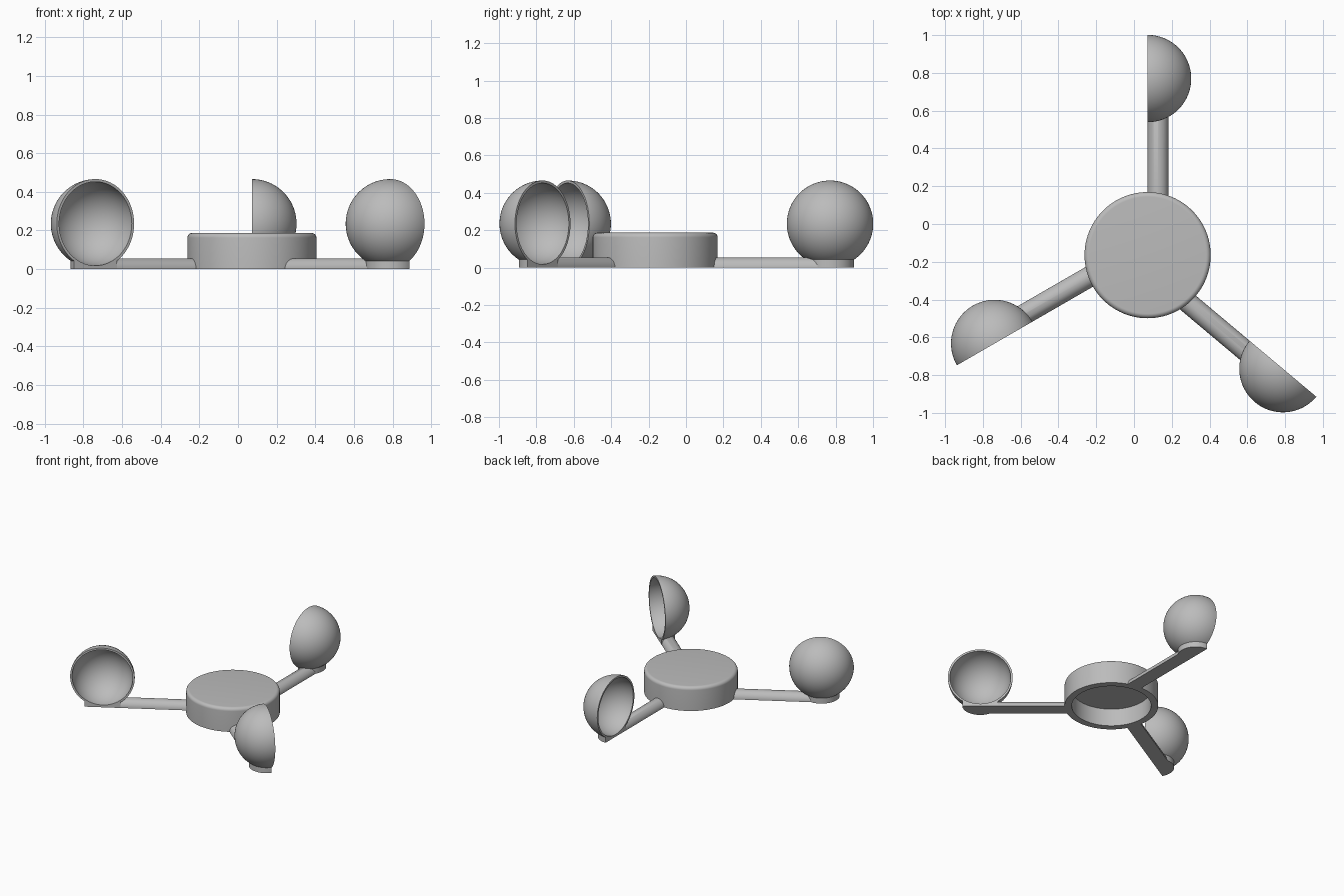
import bpy
import bmesh
from math import sin, cos, pi, radians
from mathutils import Matrix, Vector

if "Cube" in bpy.data.objects:
    bpy.data.objects.remove(bpy.data.objects["Cube"])

HUB = Vector((0.072, -0.165, 0))
REACH = 0.935                      # hub centre to cup centre
CUP_Z, CUP_R, CUP_IN = 0.235, 0.231, 0.217
ARM_R, FOOT_R = 0.055, 0.128

grey = bpy.data.materials.new("plain_grey")
grey.use_nodes = True
grey.diffuse_color = (0.5, 0.5, 0.5, 1)
grey.node_tree.nodes["Principled BSDF"].inputs["Base Color"].default_value = (0.5, 0.5, 0.5, 1)


def finish(name, bm, matrix):
    bmesh.ops.remove_doubles(bm, verts=bm.verts, dist=1e-5)
    bmesh.ops.recalc_face_normals(bm, faces=bm.faces)
    mesh = bpy.data.meshes.new(name)
    bm.to_mesh(mesh)
    bm.free()
    mesh.materials.append(grey)
    obj = bpy.data.objects.new(name, mesh)
    obj.matrix_world = matrix
    bpy.context.collection.objects.link(obj)
    return obj


def smooth(obj):
    bpy.ops.object.select_all(action='DESELECT')
    obj.select_set(True)
    bpy.context.view_layer.objects.active = obj
    bpy.ops.object.shade_smooth_by_angle(angle=radians(35))


def arc(radius, start, end, steps, centre=(0, 0)):
    angles = [start + (end - start) * i / steps for i in range(steps + 1)]
    return [(centre[0] + radius * cos(a), centre[1] + radius * sin(a)) for a in angles]


def lathe(name, profile, matrix, steps=80):
    """Revolve (radius, height) points around local z."""
    bm = bmesh.new()
    verts = [bm.verts.new((r, 0, z)) for r, z in profile]
    edges = [bm.edges.new(pair) for pair in zip(verts, verts[1:])]
    bmesh.ops.spin(bm, geom=verts + edges, axis=(0, 0, 1), cent=(0, 0, 0),
                   angle=2 * pi, steps=steps)
    return finish(name, bm, matrix)


def prism(name, points, offset, matrix):
    """Extrude a closed outline of 3D points by an offset."""
    bm = bmesh.new()
    face = bm.faces.new([bm.verts.new(p) for p in points])
    new = bmesh.ops.extrude_face_region(bm, geom=[face], use_keep_orig=True)["geom"]
    bmesh.ops.translate(bm, vec=offset,
                        verts=[g for g in new if isinstance(g, bmesh.types.BMVert)])
    return finish(name, bm, matrix)


def carve(obj, cutter):
    mod = obj.modifiers.new("cup_hollow", 'BOOLEAN')
    mod.operation, mod.solver, mod.object = 'DIFFERENCE', 'EXACT', cutter
    bpy.context.view_layer.objects.active = obj
    bpy.ops.object.modifier_apply(modifier=mod.name)


# Hub: hollow cap with a rounded top edge
top, rad, fillet = 0.187, 0.334, 0.025
hub_profile = [(0, top)] + arc(fillet, pi / 2, 0, 8, (rad - fillet, top - fillet))
hub_profile += [(rad, 0), (0.283, 0), (0.283, 0.137), (0, 0.137)]
smooth(lathe("hub", hub_profile, Matrix.Translation(HUB), 96))

# Arms with feet and open cups, unevenly spaced around the hub
for label, angle in (("back", 90), ("right", 210), ("left", 320)):
    frame = Matrix.Translation(HUB) @ Matrix.Rotation(radians(angle), 4, 'Z')

    # Half-round arm
    section = [(0.3, y - ARM_R, z) for y, z in arc(ARM_R, 0, pi, 24)]
    arm = prism(label + "_arm", section, (REACH - 0.3, 0, 0), frame)

    # Half-disc foot under the cup
    outline = [(REACH + x, y, 0) for x, y in arc(FOOT_R, -pi, 0, 32)]
    foot = prism(label + "_foot", outline, (0, 0, 0.044), frame)

    # Hemispherical cup, opening sideways
    seat = frame @ Matrix.Translation((REACH, 0, CUP_Z)) @ Matrix.Rotation(pi / 2, 4, 'X')
    shell = arc(CUP_R, pi / 2, 0, 24) + arc(CUP_IN, 0, pi / 2, 24)
    cup = lathe(label + "_cup", shell, seat)

    # Keep arm and foot out of the cup's inside
    cutter = lathe("cutter", arc(0.224, pi / 2, -pi / 2, 48), seat)
    cutter.hide_render = True
    bpy.context.view_layer.update()
    for part in (arm, foot):
        carve(part, cutter)
    bpy.data.objects.remove(cutter)
    for part in (arm, foot, cup):
        smooth(part)
